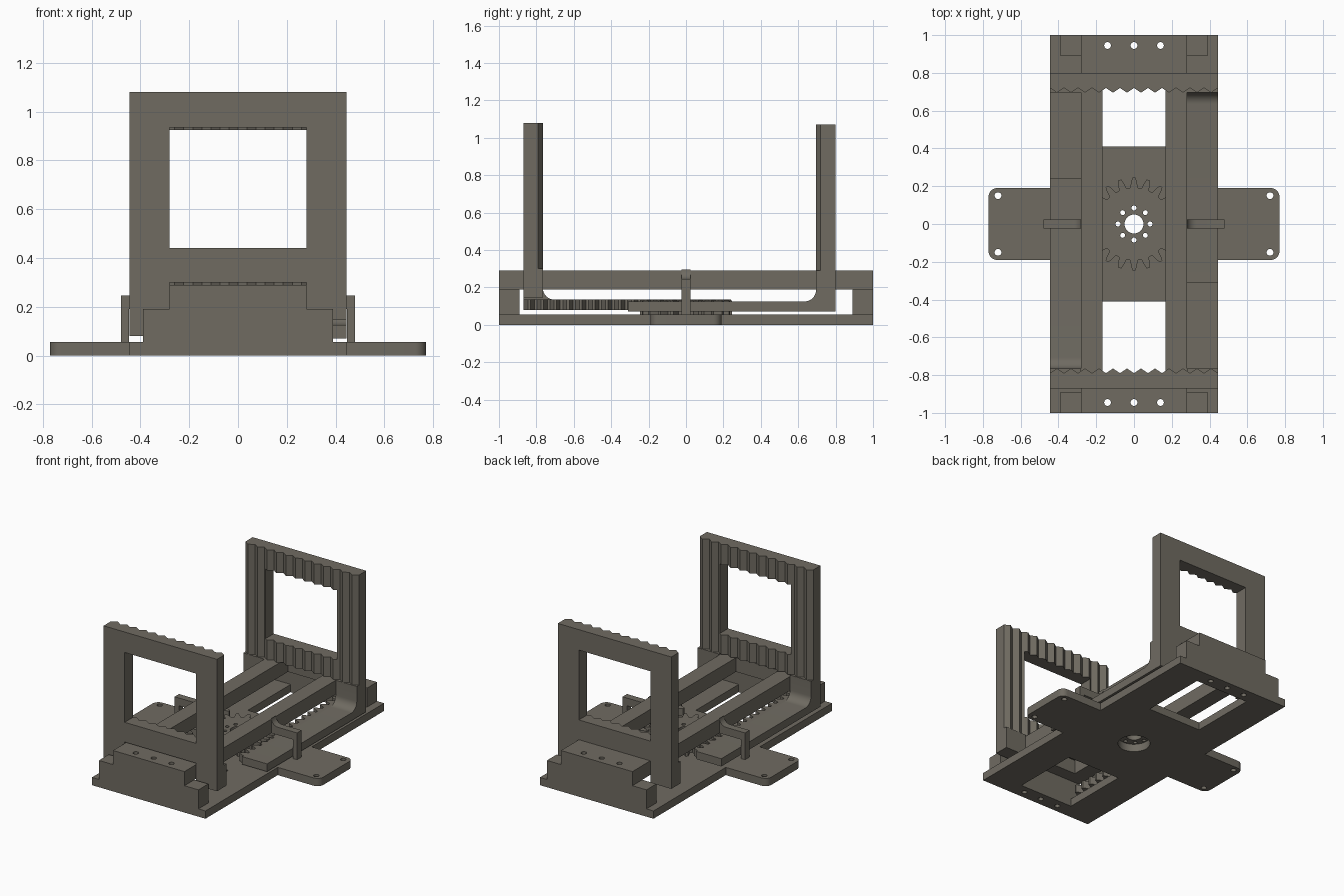
import bpy, bmesh, math
from mathutils import Vector, Matrix

if "Cube" in bpy.data.objects:
    bpy.data.objects.remove(bpy.data.objects["Cube"])

mat = bpy.data.materials.new("warm grey plastic")
mat.diffuse_color = (0.16, 0.147, 0.121, 1)
mat.use_nodes = True
mat.node_tree.nodes["Principled BSDF"].inputs["Base Color"].default_value = mat.diffuse_color

AXES = {  # profile (a, b) extruded along the named axis
    'x': lambda a, b, c: Vector((c, a, b)),
    'y': lambda a, b, c: Vector((a, c, b)),
    'z': lambda a, b, c: Vector((a, b, c)),
}


def extrude(name, pts, lo, hi, axis='z'):
    f = AXES[axis]
    bm = bmesh.new()
    face = bm.faces.new([bm.verts.new(f(a, b, lo)) for a, b in pts])
    res = bmesh.ops.extrude_face_region(bm, geom=[face])
    verts = [v for v in res['geom'] if isinstance(v, bmesh.types.BMVert)]
    bmesh.ops.translate(bm, verts=verts, vec=f(0, 0, hi - lo))
    bmesh.ops.recalc_face_normals(bm, faces=bm.faces)
    me = bpy.data.meshes.new(name)
    bm.to_mesh(me)
    bm.free()
    me.materials.append(mat)
    ob = bpy.data.objects.new(name, me)
    bpy.context.collection.objects.link(ob)
    return ob


def box(name, x0, x1, y0, y1, z0, z1):
    return extrude(name, [(x0, y0), (x1, y0), (x1, y1), (x0, y1)], z0, z1)


def arc(cx, cy, r, a0, a1, n=8):
    return [(cx + r * math.cos(math.radians(a0 + (a1 - a0) * i / n)),
             cy + r * math.sin(math.radians(a0 + (a1 - a0) * i / n))) for i in range(n + 1)]


def hole(x, y, r, z0=-0.1, z1=0.5, n=24):
    return extrude("hole_cutter", arc(x, y, r, 0, 360, n)[:-1], z0, z1)


def select(ob):
    bpy.ops.object.select_all(action='DESELECT')
    ob.select_set(True)
    bpy.context.view_layer.objects.active = ob


def cut(ob, cutters):
    select(ob)
    for c in cutters:
        m = ob.modifiers.new("cut", 'BOOLEAN')
        m.operation, m.object, m.solver = 'DIFFERENCE', c, 'EXACT'
        bpy.ops.object.modifier_apply(modifier=m.name)
        bpy.data.objects.remove(c)


def smooth(ob):
    select(ob)
    bpy.ops.object.shade_smooth_by_angle(angle=math.radians(25))


END_X = (-0.14, 0, 0.14)

# Base plate with rounded mounting tabs
W, T, H, R = 0.445, 0.77, 0.19, 0.045
right = [(W, -1), (W, -H)] + arc(T - R, -H + R, R, -90, 0) + arc(T - R, H - R, R, 0, 90) + [(W, H), (W, 1)]
base = extrude("base_plate", right + [(-x, -y) for x, y in right], 0, 0.055)
cutters = [hole(sx * 0.72, sy * 0.15, 0.018) for sx in (-1, 1) for sy in (-1, 1)]
cutters += [hole(x, s * 0.945, 0.018) for x in END_X for s in (-1, 1)]
cutters += [box("window_cutter", -0.21, 0.21, min(s * 0.41, s * 0.89), max(s * 0.41, s * 0.89), -0.1, 0.2)
            for s in (-1, 1)]
cutters.append(hole(0, 0, 0.105, n=32))
cut(base, cutters)
smooth(base)

# Top guide frame with two rails
frame = box("guide_frame", -0.28, 0.28, -1, 1, 0.19, 0.29)
cut(frame, [box("frame_cutter", -0.168, 0.168, -0.8, 0.8, 0.1, 0.4)]
    + [hole(x, s * 0.945, 0.018) for x in END_X for s in (-1, 1)])
smooth(frame)

# End blocks carrying the frame
for s, n in ((-1, "front"), (1, "back")):
    blk = box(n + "_end_block", -0.39, 0.39, min(s * 0.89, s), max(s * 0.89, s), 0.055, 0.19)
    cut(blk, [hole(x, s * 0.945, 0.018) for x in END_X])
    smooth(blk)

# Side brackets holding the rails over the sliding arms
bracket = arc(0.33, 0.295, 0.05, 180, 270, 6) + [(0.48, 0.245), (0.48, 0.055), (0.447, 0.055), (0.447, 0.19), (0.28, 0.19)]
for s, n in ((-1, "left"), (1, "right")):
    smooth(extrude(n + "_bracket", [(s * x, z) for x, z in bracket], -0.025, 0.025, 'y'))

# Pinion gear
TEETH = 20
pts = []
for i in range(TEETH):
    for off, r in ((-0.34, 0.192), (-0.22, 0.222), (-0.11, 0.245), (0.11, 0.245), (0.22, 0.222), (0.34, 0.192)):
        a = math.pi / 2 + (i + off) * 2 * math.pi / TEETH
        pts.append((r * math.cos(a), r * math.sin(a)))
gear = extrude("pinion_gear", pts, 0.056, 0.13)
cut(gear, [hole(0, 0, 0.05, n=32)]
    + [hole(0.085 * math.cos(k * math.pi / 4), 0.085 * math.sin(k * math.pi / 4), 0.013, n=16) for k in range(8)])
smooth(gear)


# Sliding jaws: serrated window plate, legs, arm and rack
def jaw(prefix, matrix):
    n, d = 12, 0.105
    p = 2 * W / n
    prof = [(-W, 0), (W, 0)]
    for i in range(n):
        prof += [(W - i * p, d - 0.025), (W - (i + 0.5) * p, d)]
    prof.append((-W, d - 0.025))
    plate = extrude(prefix + "_jaw_plate", prof, 0.30, 1.08)
    cut(plate, [box("jaw_cutter", -0.28, 0.28, -0.1, 0.3, 0.44, 0.935)])

    side = [(0, 0.08), (1.11, 0.08), (1.11, 0.135)] + arc(d + 0.06, 0.195, 0.06, 270, 180) + [(d, 0.30), (0, 0.30)]
    arm = extrude(prefix + "_jaw_arm", side, -W, -0.28, 'x')
    smooth(arm)
    leg = box(prefix + "_jaw_leg", 0.28, W, 0, d, 0.145, 0.30)

    pitch = 2 * math.pi * 0.22 / TEETH
    rack = [(-0.28, 1.11), (-0.28, 0)]
    for i in range(16):
        y = i * pitch + 0.004
        rack += [(-0.25, y), (-0.205, y + 0.3 * pitch), (-0.205, y + 0.5 * pitch), (-0.25, y + 0.8 * pitch)]
    rack.append((-0.25, 1.11))
    teeth = extrude(prefix + "_rack", rack, 0.08, 0.135)
    for ob in (plate, arm, leg, teeth):
        ob.data.transform(matrix)


jaw("front", Matrix.Translation((0, -0.87, 0)))
jaw("back", Matrix.Translation((0, 0.80, -0.01)) @ Matrix.Rotation(math.pi, 4, 'Z'))
